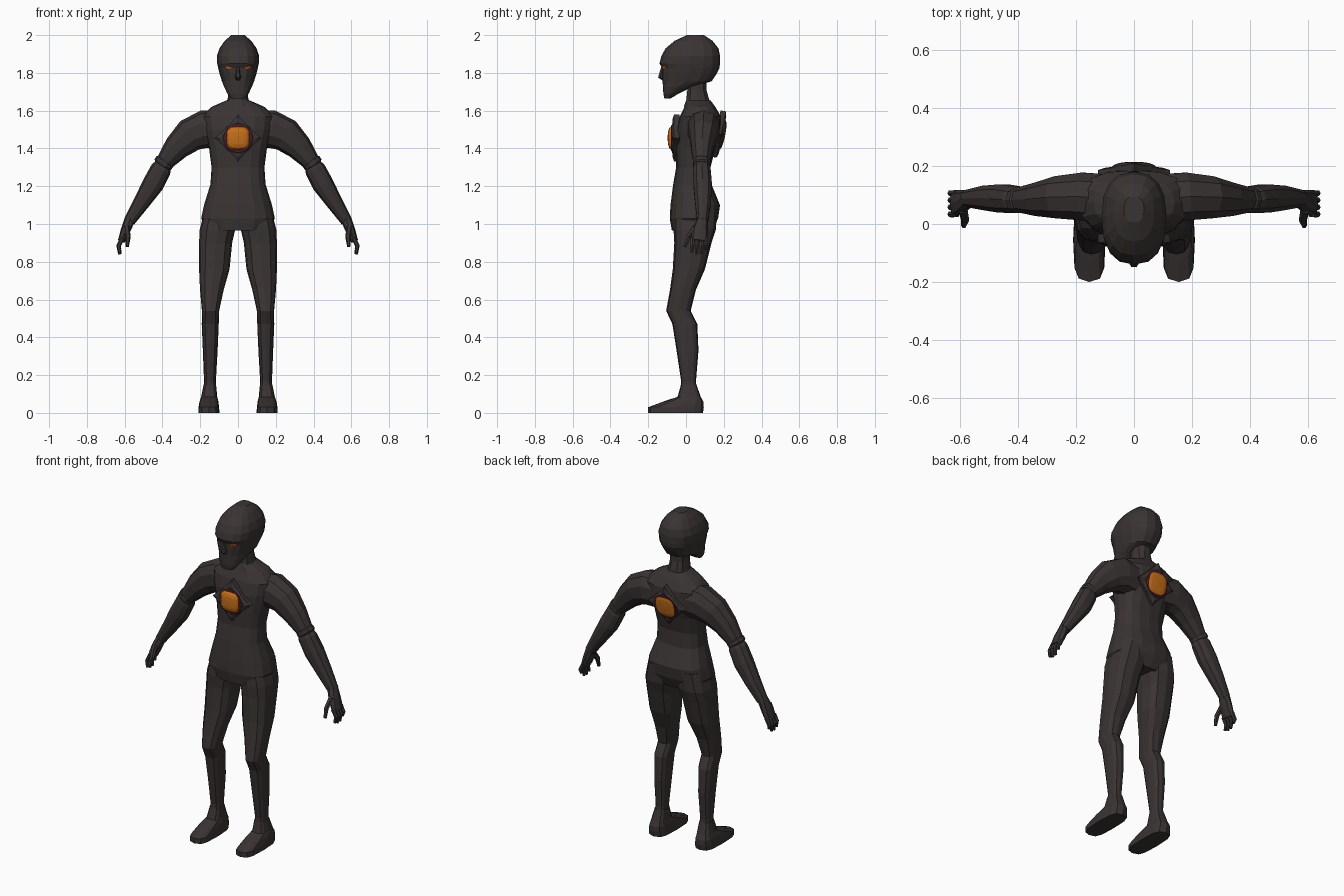
import bpy, bmesh, math
from mathutils import Vector
from mathutils.bvhtree import BVHTree

old = bpy.data.objects.get("Cube")
if old:
    bpy.data.objects.remove(old, do_unlink=True)


def material(name, color):
    m = bpy.data.materials.new(name)
    m.use_nodes = True
    m.diffuse_color = (*color, 1)
    bsdf = m.node_tree.nodes["Principled BSDF"]
    bsdf.inputs["Base Color"].default_value = (*color, 1)
    bsdf.inputs["Roughness"].default_value = 0.8
    return m


SKIN = material("dark_charcoal", (0.042, 0.034, 0.033))
GLOW = material("amber_orange", (0.55, 0.16, 0.01))
RIM = material("deep_red", (0.11, 0.006, 0.01))


def make(name, bm, mat):
    bmesh.ops.recalc_face_normals(bm, faces=bm.faces)
    mesh = bpy.data.meshes.new(name)
    bm.to_mesh(mesh)
    bm.free()
    mesh.materials.append(mat)
    obj = bpy.data.objects.new(name, mesh)
    bpy.context.collection.objects.link(obj)
    return obj


def ring(center, a, b, sides, power):
    """Superellipse outline spanned by the half axes a and b."""
    pts = []
    for i in range(sides):
        t = math.tau * i / sides
        c, s = math.cos(t), math.sin(t)
        c = math.copysign(abs(c) ** power, c)
        s = math.copysign(abs(s) ** power, s)
        pts.append(center + a * c + b * s)
    return pts


def skin_rings(name, rings, mat=SKIN):
    bm = bmesh.new()
    loops = [[bm.verts.new(p) for p in r] for r in rings]
    n = len(loops[0])
    for lo, hi in zip(loops, loops[1:]):
        for i in range(n):
            j = (i + 1) % n
            bm.faces.new((lo[i], lo[j], hi[j], hi[i]))
    bm.faces.new(loops[0])
    bm.faces.new(loops[-1])
    return make(name, bm, mat)


def stack(name, rows, sides=12, power=0.8, side=1):
    """Horizontal sections given as z, x range, y range."""
    rings = []
    for z, x0, x1, y0, y1 in rows:
        center = Vector((side * (x0 + x1) / 2, (y0 + y1) / 2, z))
        rings.append(ring(center, Vector(((x1 - x0) / 2, 0, 0)),
                          Vector((0, (y1 - y0) / 2, 0)), sides, power))
    return skin_rings(name, rings)


def centred(name, rows, **kw):
    return stack(name, [(z, -w, w, y0, y1) for z, w, y0, y1 in rows], **kw)


def limb(name, rows, sides=8, power=0.9, side=1):
    """Sections across a path, given as x, y, z, thickness, depth."""
    pts = [Vector((side * r[0], r[1], r[2])) for r in rows]
    rings = []
    for i, p in enumerate(pts):
        t = (pts[min(i + 1, len(pts) - 1)] - pts[max(i - 1, 0)]).normalized()
        depth = Vector((0, 1, 0))
        depth = (depth - t * depth.dot(t)).normalized()
        rings.append(ring(p, t.cross(depth) * rows[i][3], depth * rows[i][4],
                          sides, power))
    return skin_rings(name, rings)


# Torso and neck
centred("torso", [
    (0.965, .16, -.075, .14), (1.03, .195, -.086, .17), (1.1, .18, -.082, .18),
    (1.21, .146, -.068, .135), (1.3, .14, -.052, .13), (1.4, .153, -.055, .155),
    (1.5, .18, -.05, .188), (1.57, .19, -.033, .185), (1.62, .14, -.008, .155),
    (1.655, .06, 0, .13)], sides=16, power=0.78)
centred("neck", [(1.62, .075, -.015, .145), (1.66, .055, 0, .125),
                 (1.71, .05, .005, .11), (1.8, .05, .01, .11)], sides=10)

# Head with brow, tapered jaw and pointed chin
head = centred("head", [
    (1.665, .036, -.115, -.08), (1.69, .056, -.12, -.04), (1.725, .073, -.122, .03),
    (1.755, .085, -.124, .135), (1.8, .099, -.127, .165), (1.825, .105, -.127, .177),
    (1.85, .11, -.14, .18), (1.89, .112, -.13, .18), (1.93, .098, -.108, .172),
    (1.97, .07, -.06, .14), (2.0, .035, .005, .095)], sides=16, power=0.82)
limb("nose", [(0, -.122, 1.835, .007, .008), (0, -.13, 1.8, .011, .012),
              (0, -.136, 1.778, .017, .014), (0, -.122, 1.764, .01, .006)], sides=6)

# Thin plates laid on the face
surface = BVHTree.FromPolygons([v.co for v in head.data.vertices],
                               [p.vertices[:] for p in head.data.polygons])


def face_plate(name, outline, mat, lift):
    bm = bmesh.new()
    verts = []
    for x, z in outline:
        hit = surface.ray_cast(Vector((x, -1, z)), Vector((0, 1, 0)))[0]
        verts.append(bm.verts.new(hit - Vector((0, lift, 0))))
    bm.faces.new(verts)
    make(name, bm, mat)


for side, label in ((1, "left"), (-1, "right")):
    for part, mat, grow, lift in (("eye_rim", RIM, 1.25, .003), ("eye", GLOW, 1, .005)):
        shape = [(-.019, -.003), (0, -.008), (.017, -.002), (.02, .007), (0, .004)]
        face_plate(f"{label}_{part}", [(side * (.047 + x * grow), 1.828 + z * grow)
                                       for x, z in shape], mat, lift)

    # Legs and feet
    stack(f"{label}_leg", [
        (.12, .117, .182, -.03, .057), (.17, .117, .18, -.026, .053),
        (.33, .108, .186, -.05, .066), (.47, .102, .192, -.072, .06),
        (.54, .1, .191, -.105, .025), (.65, .076, .201, -.085, .052),
        (.76, .045, .206, -.07, .1), (.9, .031, .206, -.062, .135),
        (.97, .015, .203, -.066, .158), (1.08, .01, .175, -.06, .165)],
        sides=12, power=0.75, side=side)
    stack(f"{label}_foot", [
        (0, .098, .21, -.2, .09), (.03, .1, .209, -.2, .094),
        (.06, .104, .204, -.12, .092), (.085, .11, .195, -.045, .078),
        (.15, .116, .182, -.026, .055)], sides=12, power=0.6, side=side)

    # Arms with a banded elbow
    limb(f"{label}_upper_arm", [
        (.08, .085, 1.5, .1, .09), (.18, .095, 1.502, .1, .086),
        (.255, .092, 1.47, .09, .076), (.325, .085, 1.405, .07, .06),
        (.398, .083, 1.315, .044, .043)], sides=10, side=side)
    limb(f"{label}_elbow_band", [
        (.383, .083, 1.337, .044, .042), (.388, .083, 1.33, .052, .048),
        (.399, .083, 1.314, .052, .048), (.404, .083, 1.307, .044, .042)],
        sides=10, side=side)
    limb(f"{label}_forearm", [
        (.395, .083, 1.312, .045, .042), (.408, .084, 1.29, .055, .048),
        (.45, .088, 1.21, .057, .051), (.51, .09, 1.115, .044, .044),
        (.575, .088, 1.015, .031, .03)], sides=10, side=side)

    # Hands: palm, four curled fingers and a thumb
    limb(f"{label}_palm", [
        (.57, .088, 1.03, .029, .028), (.594, .076, .97, .026, .042),
        (.617, .07, .91, .019, .046)], side=side)
    for i, tip in enumerate((.85, .84, .842, .865)):
        y = .034 + .024 * i
        limb(f"{label}_finger_{i + 1}", [
            (.612, y, .925, .013, .012), (.632, y, .885, .012, .011),
            (.626, y - .004, tip, .009, .008)], sides=6, side=side)
    limb(f"{label}_thumb", [
        (.59, .05, .985, .016, .016), (.582, .012, .93, .014, .014),
        (.587, -.006, .88, .009, .009)], sides=6, side=side)


# Glowing cores on the chest and back
def core(label, center, out):
    out = Vector(out).normalized()
    across = Vector((1, 0, 0))
    up = out.cross(across)

    def build(part, mat, power, steps, sides=16):
        skin_rings(f"{label}_{part}",
                   [ring(center + out * d, across * r, up * r, sides, power)
                    for d, r in steps], mat)

    build("star_plate", SKIN, 2.2, [(-.02, .125), (.008, .125), (.016, .1)])
    build("collar", SKIN, 1, [(-.02, .082), (.01, .085), (.02, .076), (.02, .068)])
    build("red_rim", RIM, .85, [(0, .07), (.022, .07), (.024, .064)])
    return build


chest = core("chest", Vector((0, -.055, 1.455)), (0, -1, 0))
chest("core", GLOW, .65, [(.01, .06), (.025, .06), (.034, .052), (.04, .035), (.042, .012)])
back = core("back", Vector((0, .178, 1.475)), (0, 1, -.2))
back("core", GLOW, .65, [(.01, .06), (.024, .06), (.028, .045), (.03, .012)])
